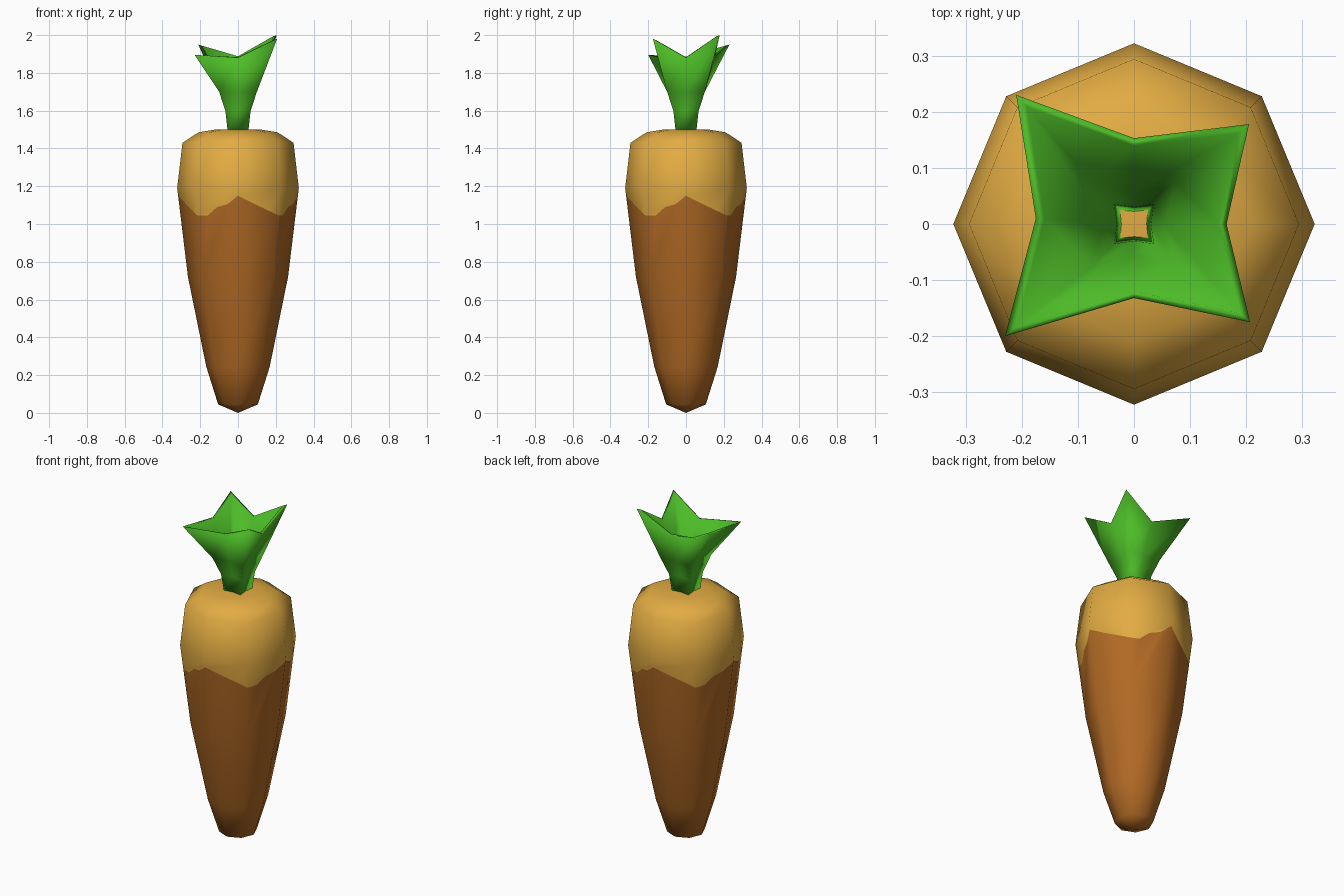
import bpy, bmesh, math
from mathutils import Vector

if "Cube" in bpy.data.objects:
    bpy.data.objects.remove(bpy.data.objects["Cube"])


def material(name, rgb):
    m = bpy.data.materials.new(name)
    m.diffuse_color = (*rgb, 1)
    m.use_nodes = True
    m.node_tree.nodes["Principled BSDF"].inputs["Base Color"].default_value = m.diffuse_color
    return m


def bridge(bm, a, b, mat=0):
    n = len(a)
    for i in range(n):
        bm.faces.new((a[i], a[(i + 1) % n], b[(i + 1) % n], b[i])).material_index = mat


def finish(bm, name, mats):
    bmesh.ops.recalc_face_normals(bm, faces=bm.faces)
    for f in bm.faces:
        f.smooth = True
    me = bpy.data.meshes.new(name)
    bm.to_mesh(me)
    bm.free()
    for m in mats:
        me.materials.append(m)
    ob = bpy.data.objects.new(name, me)
    bpy.context.collection.objects.link(ob)
    return ob


orange = material("burnt orange", (0.445, 0.144, 0.018))
tan = material("pale tan", (0.76, 0.41, 0.055))
green = material("leaf green", (0.074, 0.50, 0.02))

# Root: eight-sided lathe with a ragged colour border cut into the widest band
bm = bmesh.new()


def octagon(r, z):
    return [bm.verts.new((r * math.cos(i * math.pi / 4), r * math.sin(i * math.pi / 4), z))
            for i in range(8)]


lower = [octagon(r, z) for r, z in ((0.105, 0.045), (0.168, 0.245), (0.265, 0.72))]
upper = [octagon(r, z) for r, z in ((0.322, 1.19), (0.294, 1.43), (0.21, 1.485), (0.12, 1.5))]
for a, b in zip(lower, lower[1:]):
    bridge(bm, a, b)
for a, b in zip(upper, upper[1:]):
    bridge(bm, a, b, 1)
tip = bm.verts.new((0, 0, 0))
crown = bm.verts.new((0, 0, 1.502))
for i in range(8):
    bm.faces.new((tip, lower[0][(i + 1) % 8], lower[0][i]))
    bm.faces.new((crown, upper[-1][i], upper[-1][(i + 1) % 8])).material_index = 1

# border points per quarter turn: (position along the side, height)
falling = ((0, 1.15), (0.45, 1.10), (0.75, 1.07))
rising = ((0, 1.045), (0.25, 1.045), (0.5, 1.09), (0.75, 1.105))
L, U = lower[-1], upper[0]
border = []
for i in range(8):
    j = (i + 1) % 8
    pts = []
    # going counter-clockwise, each side left of an axis corner is the ragged one
    for t, z in (falling if i % 2 == 0 else rising):
        k = (z - 0.72) / (1.19 - 0.72)
        lo = L[i].co.lerp(L[j].co, t)
        hi = U[i].co.lerp(U[j].co, t)
        pts.append(bm.verts.new(lo.lerp(hi, k)))
    border.append(pts)
for i in range(8):
    j = (i + 1) % 8
    edge = border[i] + [border[j][0]]
    bm.faces.new([L[j], L[i]] + edge)
    bm.faces.new([U[i], U[j]] + edge[::-1]).material_index = 1
finish(bm, "carrot_root", [orange, tan])

# Leafy top: flared four-pointed tube with an inner wall
bm = bmesh.new()


def square(corner, mid, z):
    pts = []
    for k in range(4):
        a = k * math.pi / 2
        for r, ang in ((mid, a), (corner * math.sqrt(2), a + math.pi / 4)):
            pts.append(bm.verts.new((r * math.cos(ang), r * math.sin(ang), z)))
    return pts


rim = [(0.165, 0, 1.88), (0.205, 0.178, 2.0), (0, 0.153, 1.885), (-0.21, 0.23, 1.95),
       (-0.175, 0.01, 1.885), (-0.23, -0.2, 1.895), (0, -0.132, 1.88), (0.207, -0.175, 1.98)]
outer_rim = [bm.verts.new(p) for p in rim]
inner_rim = [bm.verts.new((x * 0.91, y * 0.91, z + 0.003 if i % 2 == 0 else z - 0.006))
             for i, (x, y, z) in enumerate(rim)]
rings = [square(0.024, 0.022, 1.495), square(0.055, 0.047, 1.495), square(0.067, 0.055, 1.6),
         square(0.10, 0.08, 1.7), outer_rim, inner_rim,
         square(0.075, 0.055, 1.71), square(0.035, 0.03, 1.6)]
for a, b in zip(rings, rings[1:] + rings[:1]):
    bridge(bm, a, b)
finish(bm, "leafy_top", [green])
